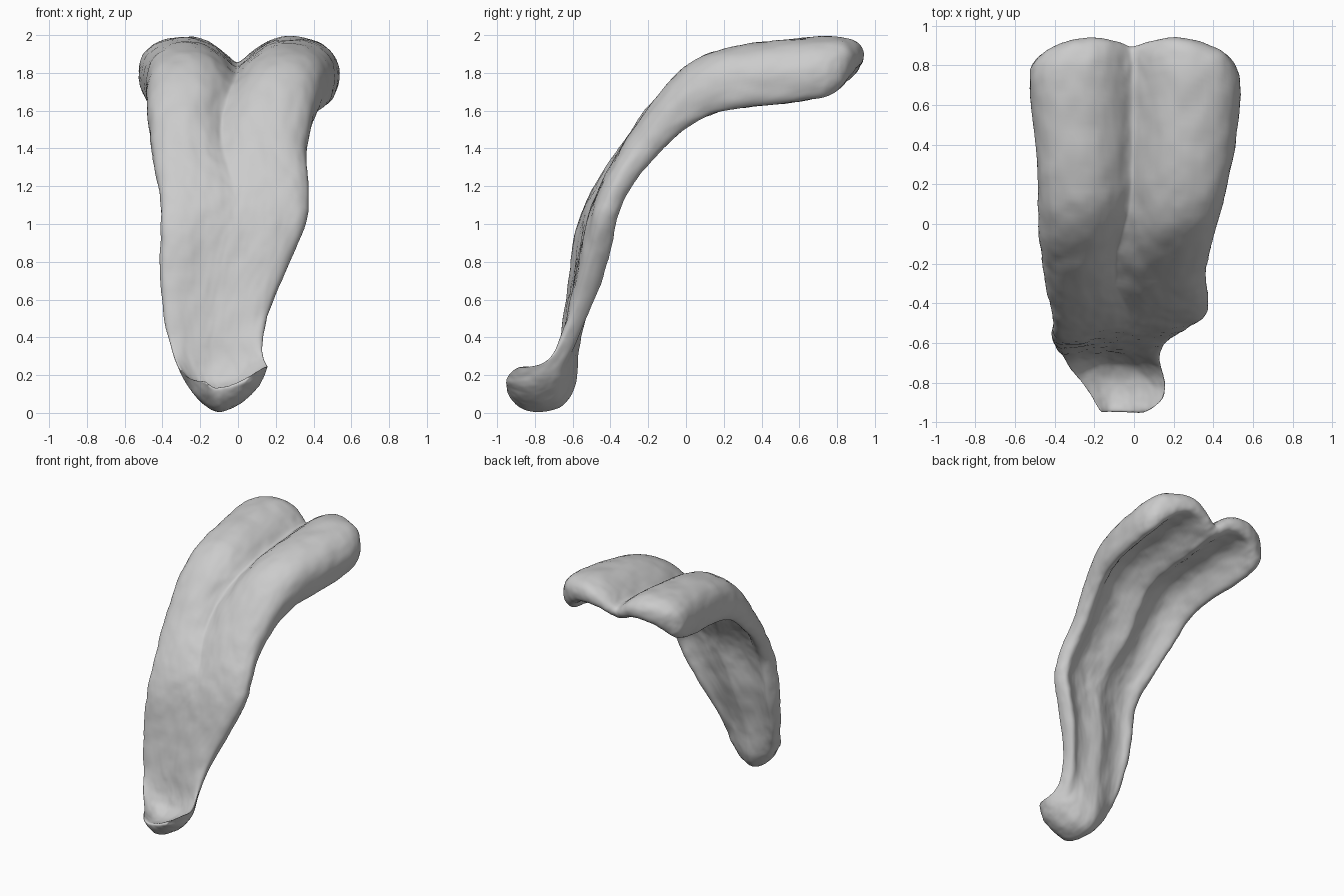
import bpy, bmesh, math

if "Cube" in bpy.data.objects:
    bpy.data.objects.remove(bpy.data.objects["Cube"])

# Half cross-section: (fraction of half width, depth 0 = top .. 1 = lowest rim)
OUTER = [(0, 0), (.08, 0), (.3, 0), (.58, 0), (.86, .1), (1.02, .42), (1, .86)]
INNER = [(0, .64), (.1, .6), (.3, .5), (.52, .5), (.7, .68), (.8, .94), (.91, 1.06)]

# Stations from rear to tip: top y, z, bottom y, z, left x, right x
STATIONS = [
    (.90, 2.01, .81, 1.67, -.53, .53),
    (.60, 1.99, .57, 1.65, -.51, .53),
    (.25, 1.96, .27, 1.62, -.48, .49),
    (0, 1.87, .08, 1.58, -.48, .43),
    (-.17, 1.67, -.09, 1.44, -.47, .38),
    (-.34, 1.43, -.24, 1.28, -.45, .35),
    (-.48, 1.22, -.34, 1.12, -.41, .38),
    (-.57, 1.02, -.38, .96, -.4, .36),
    (-.61, .80, -.40, .74, -.42, .25),
    (-.67, .42, -.55, .37, -.38, .11),
    (-.72, .28, -.57, .15, -.33, .13),
    (-.79, .21, -.65, .01, -.28, .16),
    (-.89, .21, -.86, -.01, -.2, .15),
]


def ramp(a, b, v):
    t = min(1, max(0, (v - a) / (b - a)))
    return t * t * (3 - 2 * t)


def bump(v, centre, width):
    return math.exp(-((v - centre) / width) ** 2)


def row(bm, half, station, inner):
    ty, tz, by, bz, xl, xr = station
    groove = .48 * ramp(1, 1.75, tz)
    curl = .35 * ramp(1.5, 1, tz) + .65 * ramp(.5, .22, tz)
    tilt = .22 * bump(tz, 1, .3) - .2 * ramp(-.7, -.85, ty)
    rear = ramp(.62, .88, ty)
    xg = (xl + xr) / 2 * ramp(1.9, 1.4, tz) - .08 * bump(tz, 1.62, .22) - .05 * ramp(.4, .2, tz)
    out = []
    for f, s in [(-f, s) for f, s in half[:0:-1]] + half:
        w = max(0, 1 - abs(f) / .36) ** 1.2
        cup = 1 - .8 * f * f if inner else .45 - .45 * f * f
        s += groove * w * (.45 if inner else 1)
        s += (cup - s) * curl + tilt * f
        x = xg + f * (xr - xg) if f > 0 else xg - f * (xl - xg)
        # rear end is cut back towards its sides and notched in the middle
        y = ty + (by - ty) * s - rear * (.11 * abs(f) ** 3 + .05 * w)
        out.append(bm.verts.new((x, y, tz + (bz - tz) * s)))
    return out


# Rounded ends: a narrower copy of the first and last station, pushed outward
ty, tz, by, bz, xl, xr = STATIONS[0]
rear_cap = (ty + .07, tz - .09, by + .11, bz + .06, xl * .97, xr * .97)
ty, tz, by, bz, xl, xr = STATIONS[-1]
tip_cap = (ty - .06, tz - .04, by - .09, bz + .12, xl + .04, xr - .1)

# Tongue body lofted through the stations
bm = bmesh.new()
rings = [(row(bm, OUTER, st, False), row(bm, INNER, st, True))
         for st in [rear_cap] + STATIONS + [tip_cap]]
n = len(rings[0][0])
for (t0, u0), (t1, u1) in zip(rings, rings[1:]):
    a, b = t0 + u0[::-1], t1 + u1[::-1]
    for k in range(2 * n):
        m = (k + 1) % (2 * n)
        bm.faces.new((a[k], a[m], b[m], b[k]))
# End faces as quad strips
for t, u in (rings[0], rings[-1]):
    for k in range(n - 1):
        bm.faces.new((t[k], t[k + 1], u[k + 1], u[k]))
bmesh.ops.recalc_face_normals(bm, faces=bm.faces)
mesh = bpy.data.meshes.new("tongue")
bm.to_mesh(mesh)
bm.free()
tongue = bpy.data.objects.new("tongue", mesh)
bpy.context.collection.objects.link(tongue)
for p in mesh.polygons:
    p.use_smooth = True
sub = tongue.modifiers.new("smooth", "SUBSURF")
sub.levels = sub.render_levels = 3

# Soft fleshy bumps
tex = bpy.data.textures.new("bumps", "CLOUDS")
tex.noise_scale = .12
bumps = tongue.modifiers.new("bumps", "DISPLACE")
bumps.texture = tex
bumps.strength = .018
bumps.mid_level = .42
